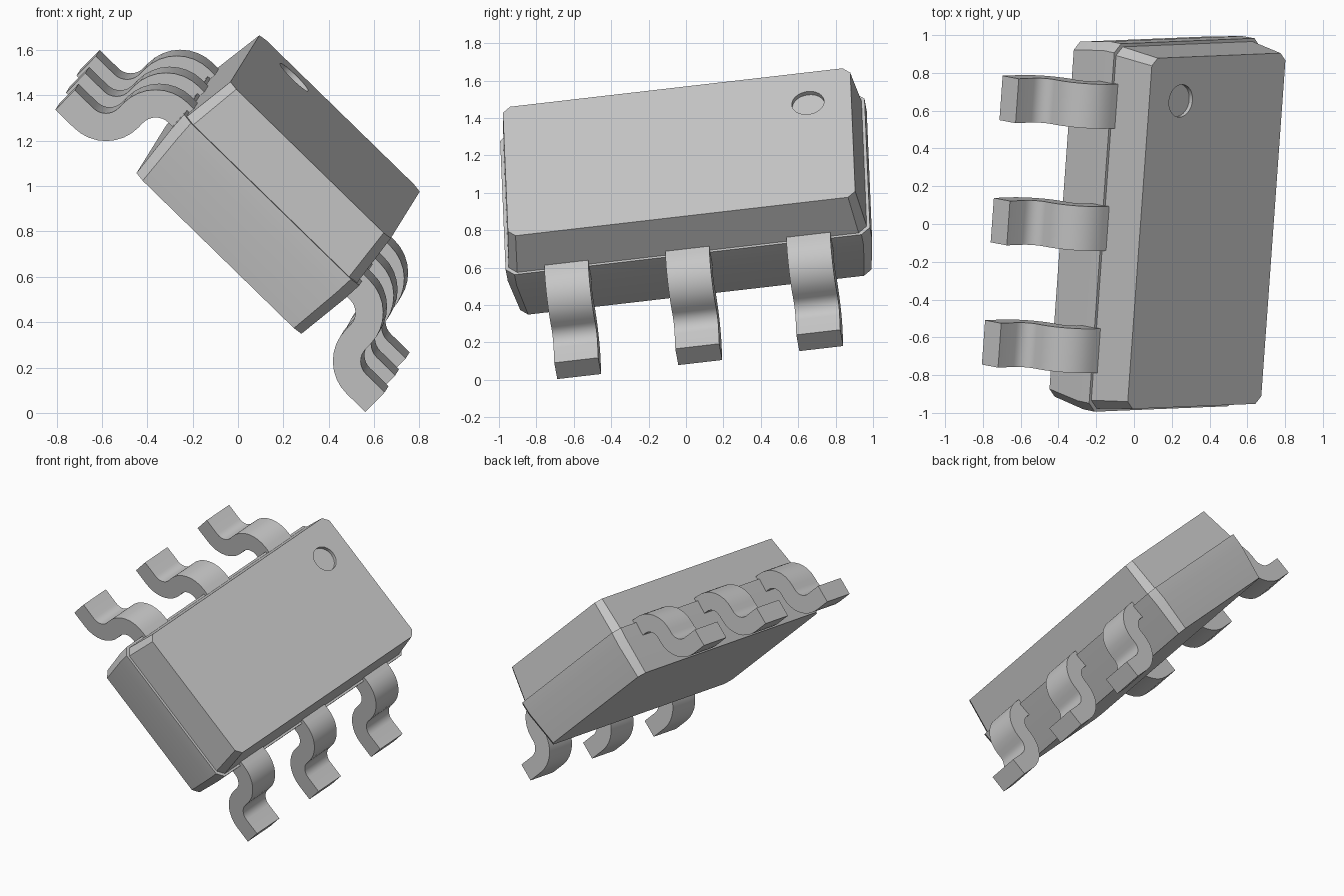
import bpy, bmesh, math
from mathutils import Vector, Matrix

cube = bpy.data.objects.get("Cube")
if cube:
    bpy.data.objects.remove(cube, do_unlink=True)

# One plain grey for the whole part
grey = bpy.data.materials.new("plain grey")
grey.use_nodes = True
colour = (0.57, 0.57, 0.57, 1)
grey.diffuse_color = colour
grey.node_tree.nodes["Principled BSDF"].inputs["Base Color"].default_value = colour

# Tilted frame: u across the leads, v along the body, w out of the top
v = Vector((0.0711, 0.9909, 0.1145)).normalized()
u = Vector((0.7157, 0.0293, -0.6978))
u = (u - v * u.dot(v)).normalized()
w = u.cross(v)
pose = Matrix((u, v, w)).transposed().to_4x4()
pose.translation = u * -0.576 + v * 0.13


def finish(name, bm):
    bmesh.ops.recalc_face_normals(bm, faces=bm.faces)
    mesh = bpy.data.meshes.new(name)
    bm.to_mesh(mesh)
    bm.free()
    mesh.materials.append(grey)
    ob = bpy.data.objects.new(name, mesh)
    ob.matrix_world = pose
    bpy.context.collection.objects.link(ob)
    return ob


def activate(ob):
    bpy.ops.object.select_all(action='DESELECT')
    ob.select_set(True)
    bpy.context.view_layer.objects.active = ob


def smooth(ob):
    activate(ob)
    bpy.ops.object.shade_smooth_by_angle(angle=math.radians(25))


def ring(bm, a, b, c, h):
    """Rectangle with cut corners at height h."""
    pts = [(a, b - c), (a - c, b), (c - a, b), (-a, b - c),
           (-a, c - b), (c - a, -b), (a - c, -b), (a, c - b)]
    return [bm.verts.new((x, y, h)) for x, y in pts]


# Body: drafted lower half, narrow parting ledge, drafted upper half
bm = bmesh.new()
rings = [ring(bm, *r) for r in [
    (0.508, 0.948, 0.042, 0.552),
    (0.535, 0.983, 0.047, 0.80),
    (0.54, 0.983, 0.047, 0.89),
    (0.525, 0.966, 0.045, 0.89),
    (0.494, 0.937, 0.04, 1.133)]]
for lo, hi in zip(rings, rings[1:]):
    for i in range(8):
        j = (i + 1) % 8
        bm.faces.new((lo[i], lo[j], hi[j], hi[i]))
bm.faces.new(rings[0])
bm.faces.new(rings[-1])
body = finish("body", bm)

# Round marker recess in the top face
bm = bmesh.new()
bmesh.ops.create_cone(bm, cap_ends=True, segments=32, radius1=0.087, radius2=0.087,
                      depth=0.1, matrix=Matrix.Translation((-0.261, 0.703, 1.158)))
cutter = finish("recess_cutter", bm)
cutter.hide_render = True
activate(body)
mod = body.modifiers.new("marker_recess", 'BOOLEAN')
mod.operation = 'DIFFERENCE'
mod.solver = 'EXACT'
mod.object = cutter
bpy.ops.object.modifier_apply(modifier=mod.name)
bpy.data.objects.remove(cutter, do_unlink=True)
smooth(body)

# Lead centreline: shoulder, two quarter bends, flat foot
top, foot, mid, bend, half, steps = 0.855, 0.545, 0.70, 0.14, 0.0615, 8
path = [((0.4, top), (0, 1))]
for i in range(steps + 1):
    t = math.pi / 2 * (1 - i / steps)
    n = (math.cos(t), math.sin(t))
    path.append(((mid - bend + bend * n[0], top - bend + bend * n[1]), n))
for i in range(steps + 1):
    t = math.pi / 2 * i / steps
    n = (math.cos(t), math.sin(t))
    path.append(((mid + bend - bend * n[0], foot + bend - bend * n[1]), n))
path.append(((0.955, foot), (0, 1)))


def lead(name, side, centre, width=0.237):
    bm = bmesh.new()
    loops = []
    for (x, z), (nx, nz) in path:
        corners = [(1, -1), (1, 1), (-1, 1), (-1, -1)]
        loops.append([bm.verts.new((side * (x + s * half * nx), centre + e * width / 2,
                                    z + s * half * nz)) for s, e in corners])
    for a, b in zip(loops, loops[1:]):
        for i in range(4):
            j = (i + 1) % 4
            bm.faces.new((a[i], a[j], b[j], b[i]))
    bm.faces.new(loops[0])
    bm.faces.new(loops[-1])
    smooth(finish(name, bm))


# Three leads on each long side
for side, label in ((1, "left"), (-1, "right")):
    for k, place in ((-1, "front"), (0, "middle"), (1, "back")):
        lead(f"{label}_{place}_lead", side, 0.653 * k)
